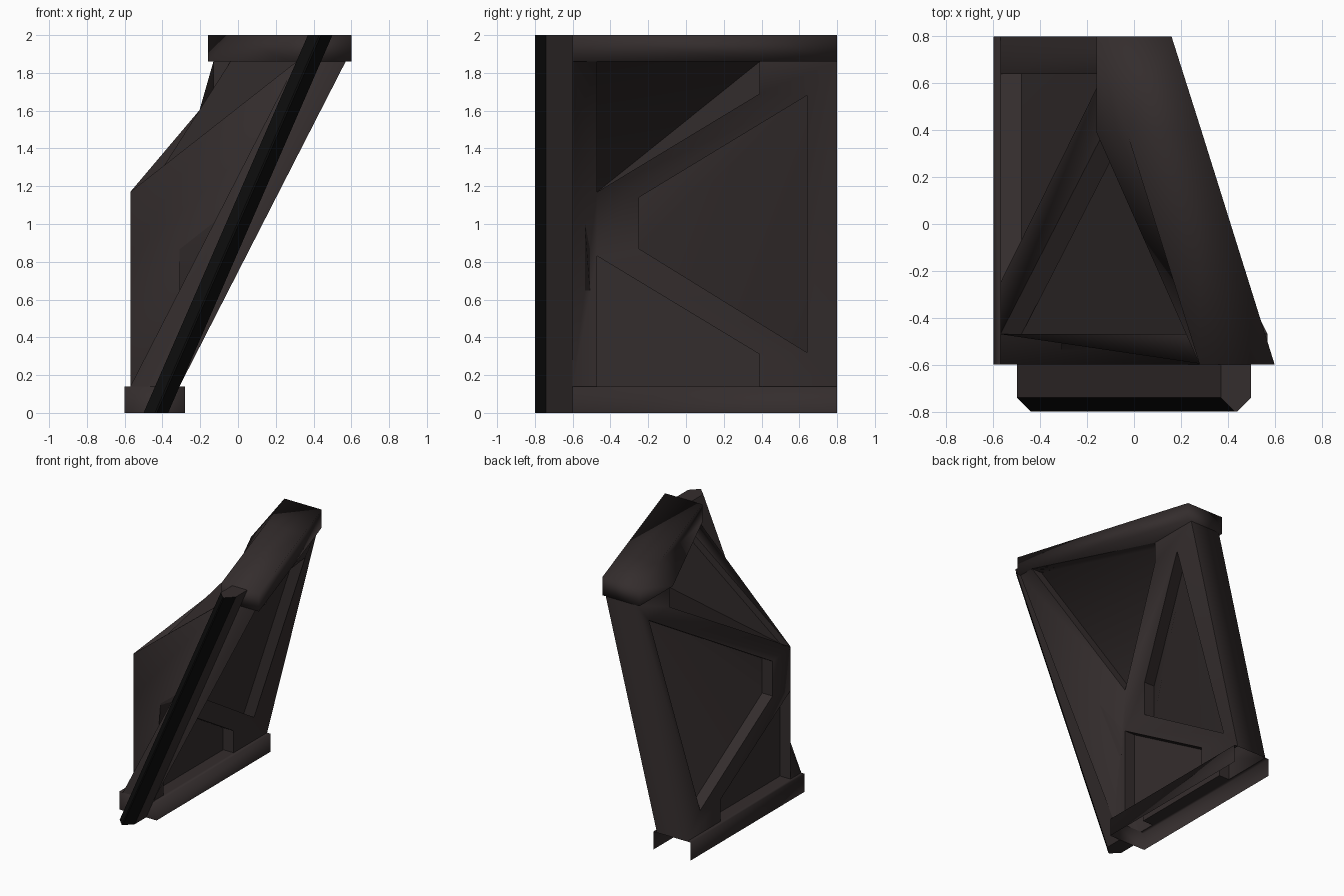
import bpy, bmesh, math

if "Cube" in bpy.data.objects:
    bpy.data.objects.remove(bpy.data.objects["Cube"])

def material(name, rgb):
    m = bpy.data.materials.new(name)
    m.diffuse_color = (*rgb, 1)
    m.use_nodes = True
    m.node_tree.nodes["Principled BSDF"].inputs["Base Color"].default_value = m.diffuse_color
    return m

BROWN = material("dark brown metal", (0.034, 0.026, 0.026))
BLACK = material("black rubber", (0.004, 0.004, 0.004))

def build(name, faces, sharp_angle, mats=(BROWN,), black_rule=None, outward=False):
    """Make an object from polygons; edges steeper than sharp_angle stay sharp."""
    bm = bmesh.new()
    for f in faces:
        bm.faces.new([bm.verts.new(p) for p in f])
    bmesh.ops.remove_doubles(bm, verts=bm.verts[:], dist=0.0005)
    if outward:
        bmesh.ops.recalc_face_normals(bm, faces=bm.faces[:])
    bm.normal_update()
    for f in bm.faces:
        f.smooth = True
        if black_rule and black_rule(f):
            f.material_index = 1
    for e in bm.edges:
        e.smooth = e.calc_face_angle(0) < math.radians(sharp_angle)
    me = bpy.data.meshes.new(name)
    bm.to_mesh(me)
    bm.free()
    for m in mats:
        me.materials.append(m)
    ob = bpy.data.objects.new(name, me)
    bpy.context.collection.objects.link(ob)
    return ob

# Truss layout: y, z, centre x (the upper points are shifted, giving the twist)
L, R = -0.44, 0.44
P = {
    "A": (-.60, .14, L), "B": (.80, .14, L), "C": (.80, 1.86, 0), "D": (-.60, 1.86, R),
    "E1": (-.47, 1.86, R), "E2": (.39, 1.86, 0), "E3": (.39, 1.69, 0), "E4": (-.47, 1.17, L),
    "M1": (-.25, 1.14, L), "M2": (.64, 1.68, 0), "M3": (.64, .32, L), "M4": (-.25, .87, L),
    "F1": (-.47, .83, L), "F2": (.39, .31, L), "F3": (.39, .14, L), "F4": (-.47, .14, L),
}

def pt(k, side, off):
    y, z, c = P[k]
    return (c + side * off, y, z)

def poly(keys, side, off):
    pts = [pt(k, side, off) for k in keys.split()]
    return pts if side > 0 else pts[::-1]

# Twisted truss faces, wound for the right side
TRUSS = ["D E4 E1", "F1 M4 M1 E4", "E4 M1 M2", "E4 M2 E3", "F1 F2 M3 M4",
         "F3 B F2", "F2 B M3", "B C M3", "M3 C M2", "M2 C E3", "E3 C E2"]
POST = {1: ["A F4 F1", "A F1 E4", "A E4 D"],
        -1: ["A F4 D", "F4 F1 D", "F1 E4 D"]}
OPENINGS = {"upper": "E4 E3 E2 E1", "middle": "M4 M3 M2 M1", "lower": "F4 F3 F2 F1"}
faces = [poly(t, s, .13) for s in (-1, 1) for t in TRUSS + POST[s]]
faces.append([pt("A", -1, .13), pt("A", 1, .13), pt("D", 1, .13), pt("D", -1, .13)])
faces.append([pt("B", 1, .13), pt("B", -1, .13), pt("C", -1, .13), pt("C", 1, .13)])
build("truss_frame", faces, 100)

# Recessed panels with the walls of their openings
for s, label in ((-1, "left"), (1, "right")):
    for name, keys in OPENINGS.items():
        a, b, c, d = keys.split()
        fs = [poly(f"{a} {b} {c}", s, .04), poly(f"{a} {c} {d}", s, .04)]
        inner, outer = poly(keys, s, .04), poly(keys, s, .13)
        for i in range(4):
            j = (i + 1) % 4
            fs.append([inner[j], inner[i], outer[i], outer[j]])
        build(f"{name}_panel_{label}", fs, 42)

# Bottom rail: two lips with narrow ledges and a front end, open underneath
fs = [[(L - .16, -.6, 0), (L + .16, -.6, 0), (L + .16, -.6, .14), (L - .16, -.6, .14)]]
for s in (-1, 1):
    xo, xi = L + s * .16, L + s * .13
    for f in ([(xo, -.6, 0), (xo, .8, 0), (xo, .8, .14), (xo, -.6, .14)],
              [(xo, -.6, .14), (xo, .8, .14), (xi, .8, .14), (xi, -.6, .14)]):
        fs.append(f if s > 0 else f[::-1])
build("bottom_rail", fs, 100)

# Top rail: slanting box through three stations (y, lower left x, upper left x, right x)
st = [(.8, -.16, -.16, .16), (.39, -.16, -.03, .29), (-.6, .28, .28, .6)]
rings = [[(a, y, 1.86), (b, y, 1.86), (b, y, 2), (t, y, 2)] for y, a, t, b in st]
fs = [rings[0], rings[-1]]
for r, q in zip(rings, rings[1:]):
    for i in range(4):
        j = (i + 1) % 4
        fs.append([r[i], r[j], q[j], q[i]])
build("top_rail", fs, 100, outward=True)

# Slanted edge beam with a black chamfered nose
prof = [(-.065, -.6), (.065, -.6), (.065, -.74), (.005, -.8), (-.005, -.8), (-.065, -.74)]
lo = [(x - .435, y, 0) for x, y in prof]
hi = [(x + .435, y, 2) for x, y in prof]
fs = [lo, hi] + [[lo[i], lo[(i + 1) % 6], hi[(i + 1) % 6], hi[i]] for i in range(6)]
build("edge_beam", fs, 40, (BROWN, BLACK),
      lambda f: f.calc_center_median().y < -.75, outward=True)
